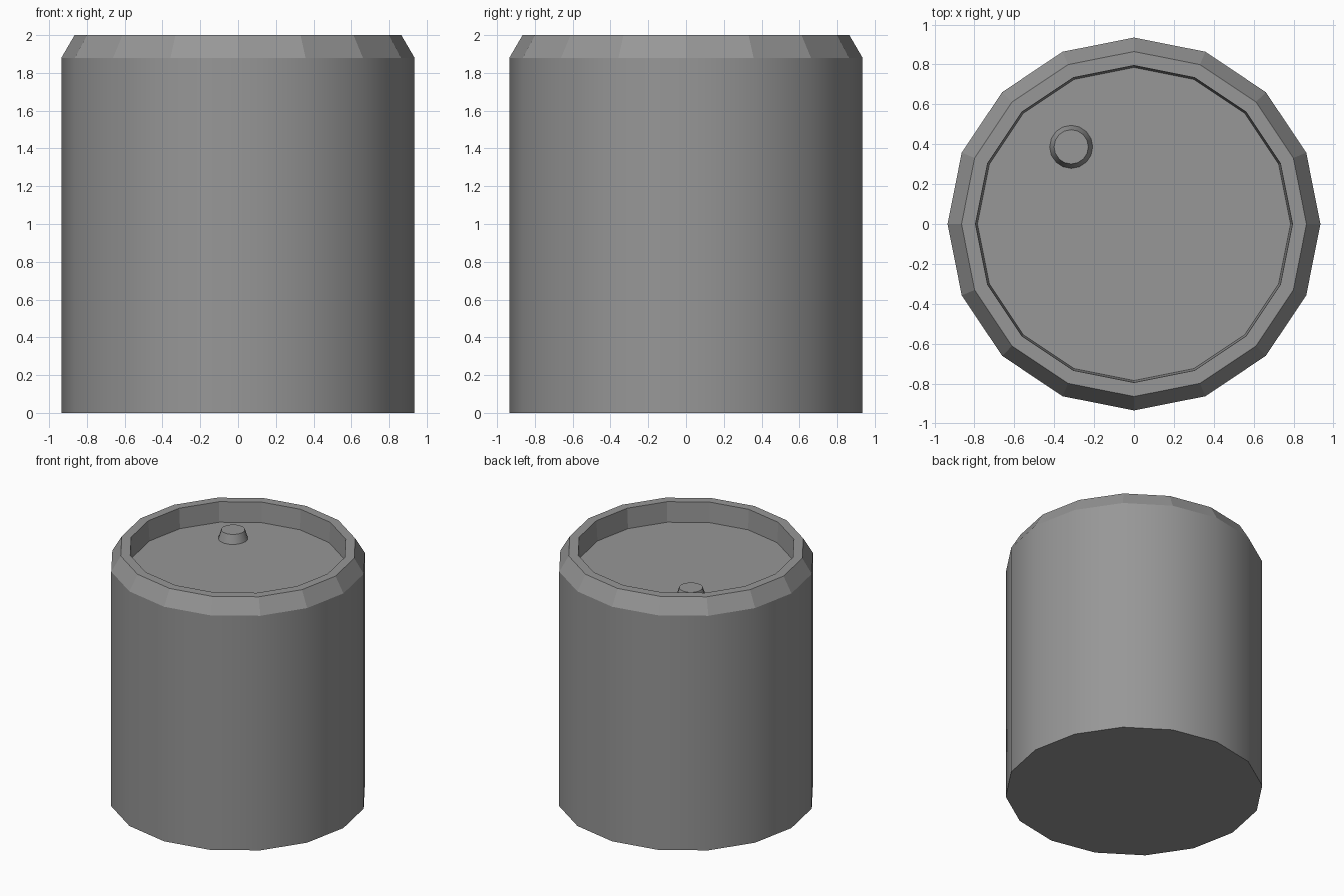
import bpy, bmesh
from math import pi, cos, sin

if "Cube" in bpy.data.objects:
    bpy.data.objects.remove(bpy.data.objects["Cube"])

# Dark grey for every part
grey = bpy.data.materials.new("dark_grey")
grey.diffuse_color = (0.31, 0.31, 0.31, 1)
grey.use_nodes = True
grey.node_tree.nodes["Principled BSDF"].inputs["Base Color"].default_value = grey.diffuse_color


def lathe(name, profile, sides, smooth_bands, center=(0, 0)):
    """Closed solid of revolution from (radius, z) rings, capped at both ends."""
    bm = bmesh.new()
    rings = []
    for r, z in profile:
        rings.append([bm.verts.new((r * cos(2 * pi * i / sides),
                                    r * sin(2 * pi * i / sides), z))
                      for i in range(sides)])
    for band, (a, b) in enumerate(zip(rings, rings[1:])):
        for i in range(sides):
            j = (i + 1) % sides
            face = bm.faces.new((a[i], a[j], b[j], b[i]))
            face.smooth = band in smooth_bands
    bm.faces.new(rings[0][::-1])
    bm.faces.new(rings[-1])
    # keep ring borders crisp next to the smooth side walls
    for edge in bm.edges:
        if len({f.smooth for f in edge.link_faces}) > 1:
            edge.smooth = False
    mesh = bpy.data.meshes.new(name)
    bm.to_mesh(mesh)
    bm.free()
    mesh.materials.append(grey)
    obj = bpy.data.objects.new(name, mesh)
    obj.location = (center[0], center[1], 0)
    bpy.context.collection.objects.link(obj)
    return obj


# Barrel: smooth wall, faceted chamfer, flat rim, recessed lid
lathe("barrel_body",
      [(0.935, 0), (0.935, 1.88), (0.865, 2.0), (0.795, 2.0), (0.785, 1.84)],
      16, {0})

# Small tapered bung on the lid
lathe("lid_bung", [(0.108, 1.84), (0.086, 1.91)], 16, {0}, (-0.315, 0.387))
